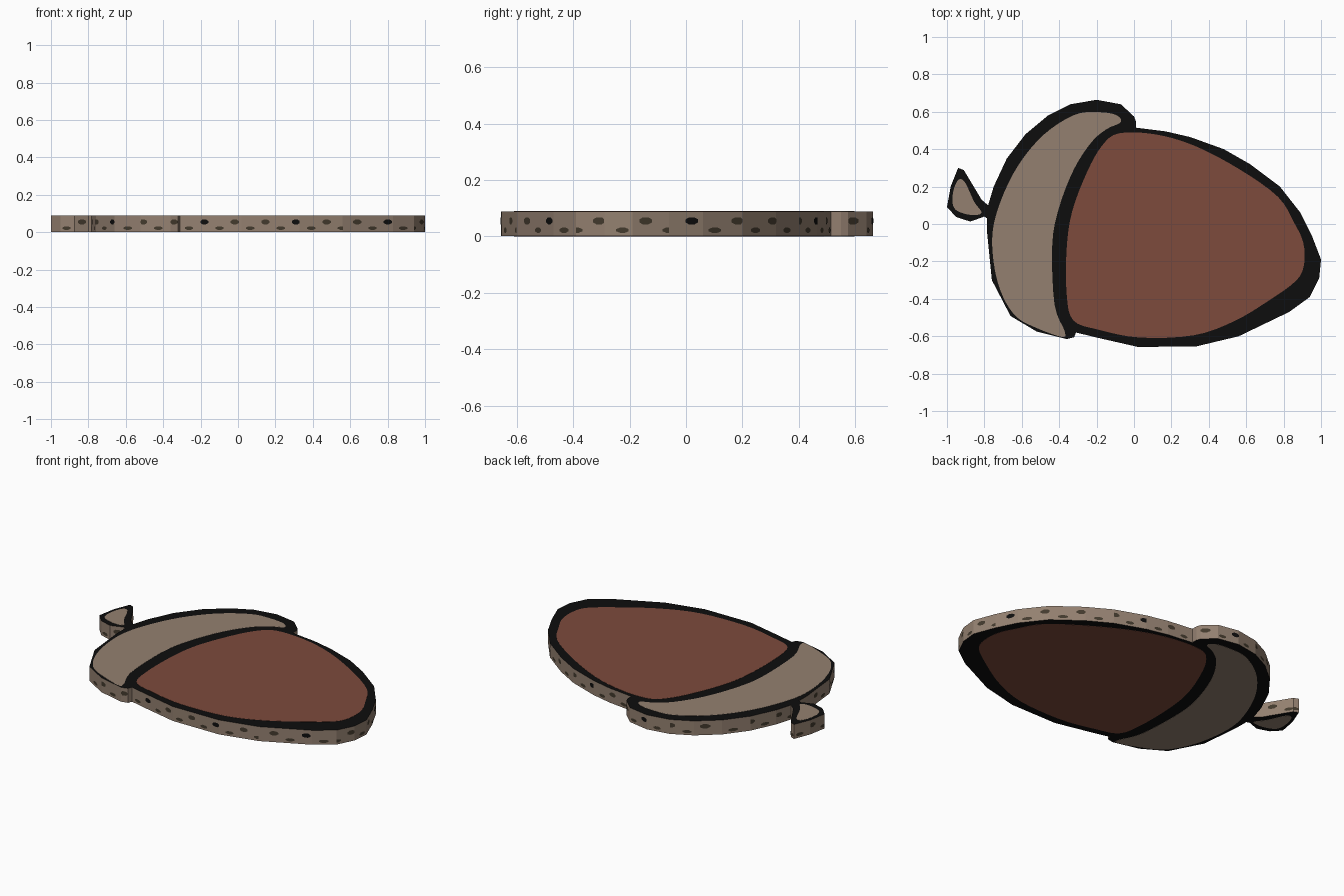
import bpy, bmesh, math
from mathutils import Vector

if "Cube" in bpy.data.objects:
    bpy.data.objects.remove(bpy.data.objects["Cube"])

H = 0.09       # slab height
PROUD = 0.001  # how far painted plates stand out


def material(name, rgb):
    m = bpy.data.materials.new(name)
    m.diffuse_color = (*rgb, 1)
    m.use_nodes = True
    m.node_tree.nodes["Principled BSDF"].inputs["Base Color"].default_value = m.diffuse_color
    return m


TAN = material("tan", (0.295, 0.217, 0.163))
BROWN = material("chestnut", (0.205, 0.069, 0.045))
BLACK = material("black", (0.004, 0.004, 0.004))
DARK = material("dark_olive", (0.055, 0.042, 0.026))


def finish(name, bm, mats):
    me = bpy.data.meshes.new(name)
    bm.to_mesh(me)
    bm.free()
    for m in mats:
        me.materials.append(m)
    ob = bpy.data.objects.new(name, me)
    bpy.context.collection.objects.link(ob)
    return ob


def prism(bm, pts, z0, z1):
    """Upright prism over a closed 2D outline."""
    low = [bm.verts.new((x, y, z0)) for x, y in pts]
    top = [bm.verts.new((x, y, z1)) for x, y in pts]
    bm.faces.new(low)
    bm.faces.new(top)
    n = len(pts)
    for i in range(n):
        j = (i + 1) % n
        bm.faces.new((low[i], low[j], top[j], top[i]))
    bmesh.ops.recalc_face_normals(bm, faces=bm.faces)


def smooth_loop(pts, steps=4):
    """Closed Catmull-Rom curve through the points."""
    p = [Vector(q) for q in pts]
    n, out = len(p), []
    for i in range(n):
        a, b, c, d = p[i - 1], p[i], p[(i + 1) % n], p[(i + 2) % n]
        for s in range(steps):
            t = s / steps
            out.append(0.5 * (2 * b + (c - a) * t + (2 * a - 5 * b + 4 * c - d) * t * t
                              + (3 * b - a - 3 * c + d) * t ** 3))
    return out


# outline pieces, clockwise seen from above
nut_edge = [(0.01, 0.515), (0.17, 0.495), (0.3, 0.465), (0.48, 0.40), (0.62, 0.32),
            (0.78, 0.2), (0.89, 0.06), (0.95, -0.06), (1.0, -0.19), (0.99, -0.29),
            (0.94, -0.39), (0.83, -0.47), (0.56, -0.60), (0.33, -0.655),
            (0.02, -0.657), (-0.2, -0.607), (-0.31, -0.58)]
cap_low = [(-0.32, -0.605), (-0.36, -0.615), (-0.52, -0.575), (-0.66, -0.492),
           (-0.76, -0.3), (-0.785, -0.05), (-0.785, 0.03)]
stem_edge = [(-0.80, 0.04), (-0.875, 0.013), (-0.95, 0.037), (-1.0, 0.09), (-0.98, 0.2),
             (-0.94, 0.30), (-0.91, 0.288), (-0.815, 0.13), (-0.78, 0.10)]
cap_high = [(-0.75, 0.2), (-0.68, 0.35), (-0.58, 0.48), (-0.46, 0.58), (-0.34, 0.64),
            (-0.2, 0.664), (-0.07, 0.64), (0.0, 0.575), (0.01, 0.55)]
outline = nut_edge + cap_low + stem_edge + cap_high

# acorn slab: black faces, tan rim
bm = bmesh.new()
prism(bm, outline, PROUD, H - PROUD)
for f in bm.faces:
    f.material_index = 0 if abs(f.normal.z) > 0.5 else 1
finish("acorn_slab", bm, [BLACK, TAN])

# coloured inlays, on both faces
inlays = {
    "nut_inlay": (BROWN, [(-0.08, 0.485), (0.11, 0.48), (0.32, 0.42), (0.56, 0.295),
                          (0.77, 0.145), (0.86, 0.0), (0.905, -0.1), (0.91, -0.21),
                          (0.87, -0.3), (0.72, -0.41), (0.535, -0.52), (0.32, -0.595),
                          (0.03, -0.607), (-0.19, -0.565), (-0.325, -0.515),
                          (-0.36, -0.375), (-0.36, -0.13), (-0.33, 0.07),
                          (-0.25, 0.28), (-0.17, 0.42)]),
    "cap_inlay": (TAN, [(-0.07, 0.545), (-0.1, 0.585), (-0.2, 0.598), (-0.32, 0.583),
                        (-0.48, 0.48), (-0.615, 0.32), (-0.71, 0.13), (-0.757, -0.05),
                        (-0.745, -0.24), (-0.70, -0.39), (-0.63, -0.495),
                        (-0.535, -0.55), (-0.39, -0.603), (-0.37, -0.575),
                        (-0.425, -0.43), (-0.437, -0.11), (-0.40, 0.09),
                        (-0.32, 0.295), (-0.225, 0.44), (-0.145, 0.508)]),
    "stem_inlay": (TAN, [(-0.94, 0.235), (-0.905, 0.225), (-0.855, 0.12), (-0.815, 0.06),
                         (-0.87, 0.048), (-0.945, 0.07), (-0.97, 0.11), (-0.965, 0.18)]),
}
for name, (mat, pts) in inlays.items():
    bm = bmesh.new()
    loop = smooth_loop(pts)
    prism(bm, loop, H - 2 * PROUD, H)
    prism(bm, loop, 0, 2 * PROUD)
    finish(name, bm, [mat])

# rim spots: evenly spaced along x or y, whichever way each wall runs
bm = bmesh.new()
STEP = 0.1635
# (grid shift, height, half width, half height)
rows = [(0.5, 0.055, 0.024, 0.014), (0.0, 0.022, 0.024, 0.010)]
for i, p in enumerate(outline):
    a, b = Vector(p), Vector(outline[(i + 1) % len(outline)])
    d = b - a
    out = Vector((-d.y, d.x)).normalized() * PROUD
    k = 0 if abs(d.x) > abs(d.y) else 1
    lo, hi = sorted((a[k], b[k]))
    origin = 0.31 if k == 0 else 0.02
    for row, (shift, z, w, h) in enumerate(rows):
        start = origin + (0 if row == 0 else STEP / 2)
        for n in range(math.ceil((lo - start) / STEP), math.floor((hi - start) / STEP) + 1):
            verts = []
            for s in range(8):
                ang = (s + 0.5) * math.tau / 8
                c = start + n * STEP + w * math.cos(ang)
                q = a + d * min(1, max(0, (c - a[k]) / d[k])) + out
                verts.append(bm.verts.new((q.x, q.y, z + h * math.sin(ang))))
            f = bm.faces.new(verts)
            f.normal_update()
            if f.normal.xy.dot(out) < 0:
                f.normal_flip()
            f.material_index = 1 if row == 0 and n % 3 == 0 else 0
finish("rim_spots", bm, [DARK, BLACK])
